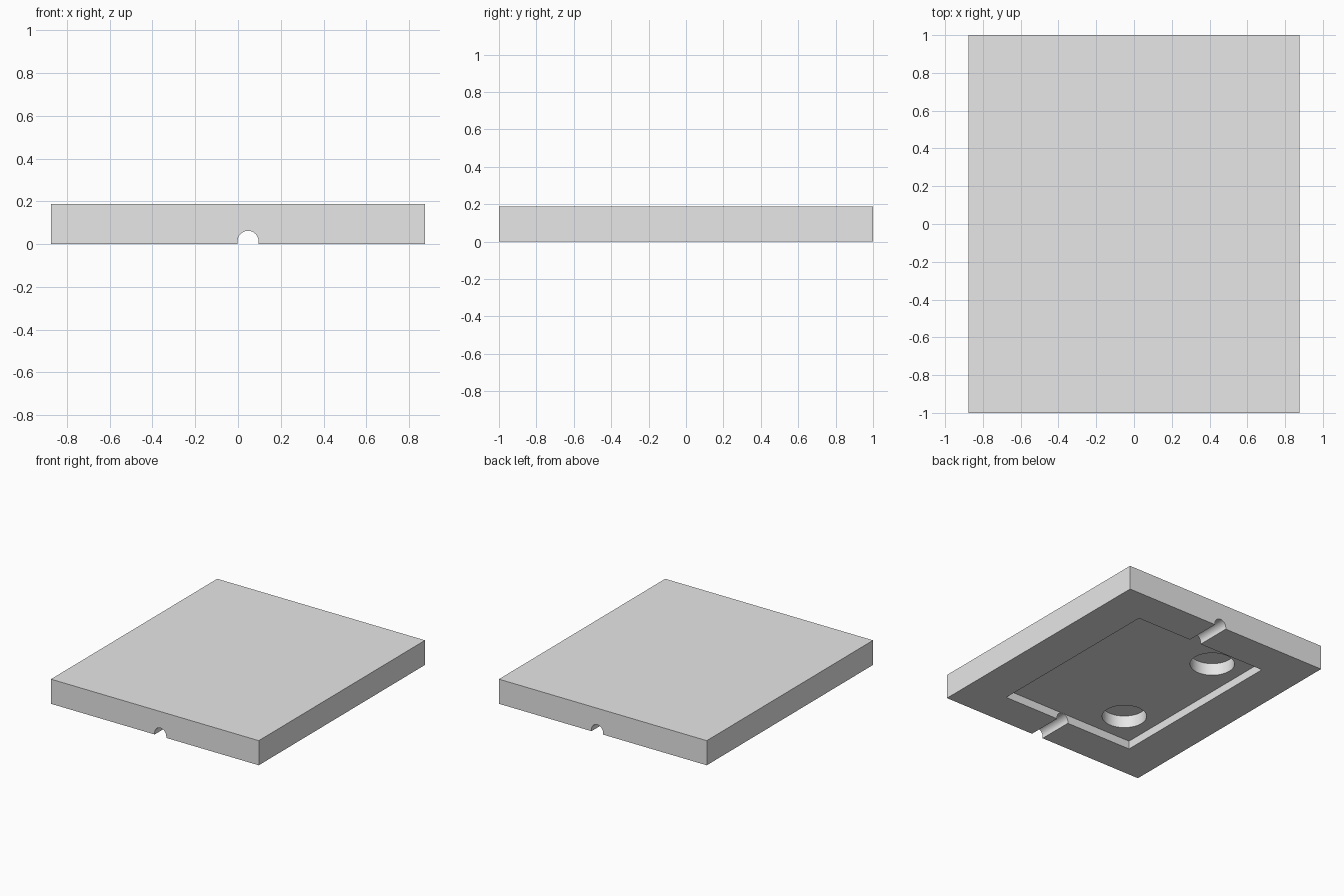
import bpy
import bmesh
import math

cube = bpy.data.objects.get("Cube")
if cube:
    bpy.data.objects.remove(cube, do_unlink=True)

WIDTH, LENGTH, HEIGHT = 1.75, 2.0, 0.1875
BELOW = -0.1  # cutters start under the slab

grey = bpy.data.materials.new("light_grey")
grey.use_nodes = True
grey.diffuse_color = (0.8, 0.8, 0.8, 1)
grey.node_tree.nodes["Principled BSDF"].inputs["Base Color"].default_value = (0.8, 0.8, 0.8, 1)


def prism(name, outline, start, depth):
    """Extrude a closed outline of 3D points from its plane along depth."""
    bm = bmesh.new()
    face = bm.faces.new([bm.verts.new(p) for p in outline])
    moved = bmesh.ops.extrude_face_region(bm, geom=[face])["geom"]
    verts = [v for v in moved if isinstance(v, bmesh.types.BMVert)]
    bmesh.ops.translate(bm, verts=verts, vec=depth)
    bmesh.ops.translate(bm, verts=bm.verts, vec=start)
    bmesh.ops.recalc_face_normals(bm, faces=bm.faces)
    mesh = bpy.data.meshes.new(name)
    bm.to_mesh(mesh)
    bm.free()
    mesh.materials.append(grey)
    obj = bpy.data.objects.new(name, mesh)
    bpy.context.collection.objects.link(obj)
    return obj


def box(name, w, l, bottom, top):
    x, y = w / 2, l / 2
    return prism(name, [(-x, -y, 0), (x, -y, 0), (x, y, 0), (-x, y, 0)],
                 (0, 0, bottom), (0, 0, top - bottom))


def arc(radius, sweep, steps):
    return [(radius * math.cos(sweep * i / steps), radius * math.sin(sweep * i / steps))
            for i in range(steps + 1)]


# Slab and the shallow rectangular recess underneath
slab = box("slab", WIDTH, LENGTH, 0, HEIGHT)
cutters = [box("recess_cutter", 1.125, 1.45, BELOW, 0.0625)]

# Round-topped cable groove running from front to back
R, TOP = 0.049, 0.062
arch = [(x, 0, z + TOP - R) for x, z in arc(R, math.pi, 24)]
arch += [(-R, 0, BELOW), (R, 0, BELOW)]
cutters.append(prism("groove_cutter", arch, (0.047, -1.1, 0), (0, 2.2, 0)))

# Two round blind holes in the recess floor
circle = [(x, y, 0) for x, y in arc(0.156, math.tau, 64)[:-1]]
for side in (-1, 1):
    cutters.append(prism("magnet_hole_cutter", circle, (-0.314, side * 0.48, BELOW),
                         (0, 0, 0.156 - BELOW)))

# Cut everything out of the slab, then drop the cutters
bpy.ops.object.select_all(action='DESELECT')
bpy.context.view_layer.objects.active = slab
slab.select_set(True)
for cutter in cutters:
    cutter.hide_render = True
    mod = slab.modifiers.new("cut", 'BOOLEAN')
    mod.operation = 'DIFFERENCE'
    mod.solver = 'EXACT'
    mod.object = cutter
    bpy.ops.object.modifier_apply(modifier=mod.name)
    bpy.data.objects.remove(cutter, do_unlink=True)

bpy.ops.object.shade_smooth_by_angle(angle=math.radians(30))
